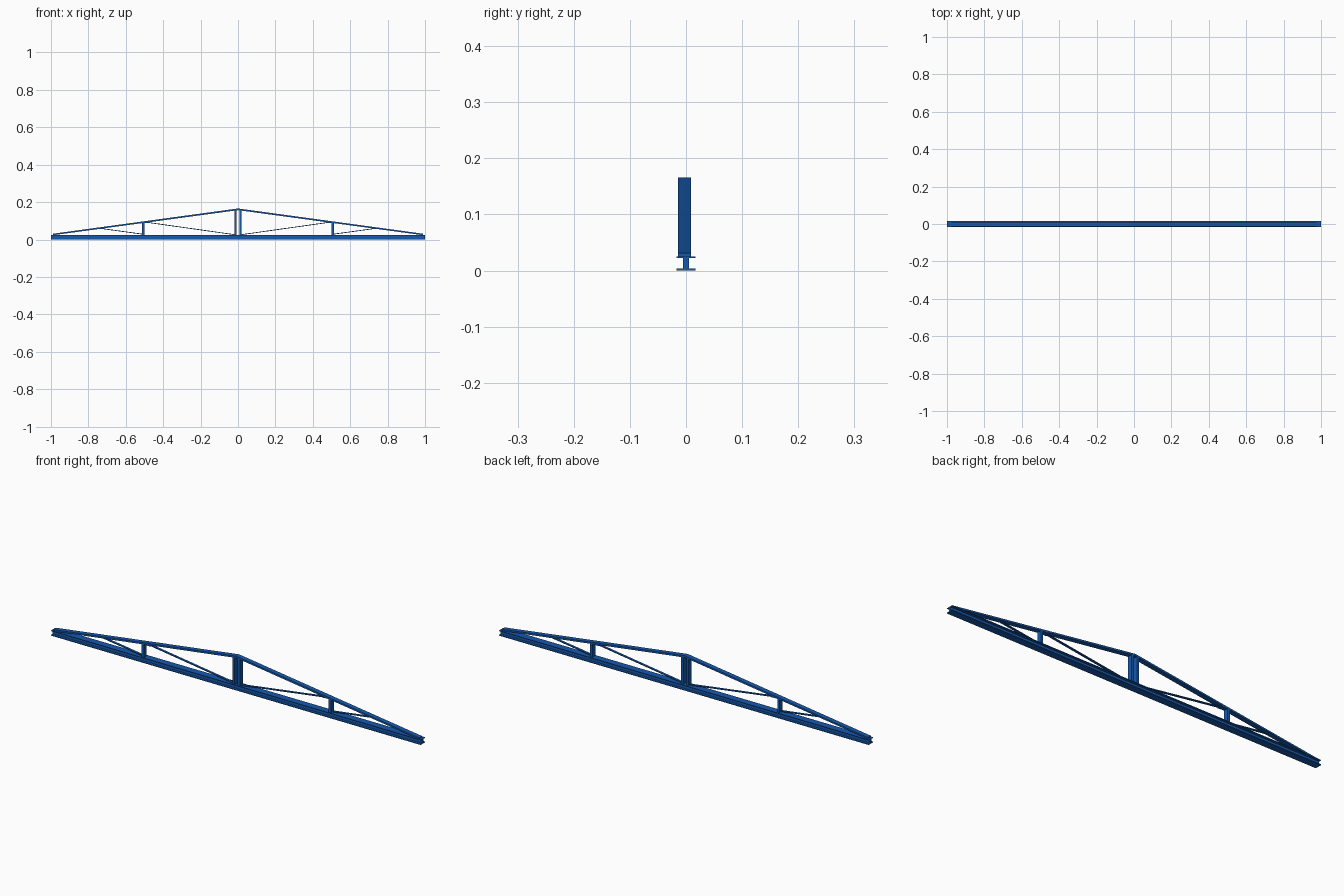
import bpy, bmesh
from mathutils import Vector

if "Cube" in bpy.data.objects:
    bpy.data.objects.remove(bpy.data.objects["Cube"])

blue = bpy.data.materials.new("blue_paint")
blue.diffuse_color = (0.008, 0.1, 0.42, 1)
blue.use_nodes = True
blue.node_tree.nodes["Principled BSDF"].inputs["Base Color"].default_value = blue.diffuse_color


def finish(name, bm):
    bmesh.ops.recalc_face_normals(bm, faces=bm.faces)
    mesh = bpy.data.meshes.new(name)
    bm.to_mesh(mesh)
    bm.free()
    mesh.materials.append(blue)
    ob = bpy.data.objects.new(name, mesh)
    bpy.context.collection.objects.link(ob)
    return ob


def prism(name, points, offset):
    """Extrude a closed 3D outline along an offset."""
    bm = bmesh.new()
    face = bm.faces.new([bm.verts.new(p) for p in points])
    res = bmesh.ops.extrude_face_region(bm, geom=[face], use_keep_orig=True)
    verts = [v for v in res["geom"] if isinstance(v, bmesh.types.BMVert)]
    bmesh.ops.translate(bm, verts=verts, vec=offset)
    return finish(name, bm)


def side_profile(name, xz, y0, y1):
    return prism(name, [(x, y0, z) for x, z in xz], (0, y1 - y0, 0))


def bar(name, a, b, thick, y0, y1):
    """Straight bar in the truss plane between two (x, z) points."""
    a, b = Vector(a), Vector(b)
    d = (b - a).normalized() * thick / 2
    n = Vector((-d.y, d.x))
    return side_profile(name, [a + n, b + n, b - n, a - n], y0, y1)


# Bottom chord: I-beam running the full length
f, w, t, h = 0.017, 0.005, 0.004, 0.025
section = [(-f, 0), (f, 0), (f, t), (w, t), (w, h - 0.003), (f, h - 0.003),
           (f, h), (-f, h), (-f, h - 0.003), (-w, h - 0.003), (-w, t), (-f, t)]
prism("bottom_chord", [(-1, y, z) for y, z in section], (2, 0, 0))

# Pitched top chord, mitred at the ridge
Y0, Y1 = -0.014, 0.009
side_profile("top_chord", [(-0.99, 0.023), (-0.99, 0.031), (0, 0.166),
                           (0.99, 0.031), (0.99, 0.023), (0, 0.157)], Y0, Y1)

for s, side in ((-1, "left"), (1, "right")):
    # Posts
    bar(f"centre_post_{side}", (s * 0.014, 0.024), (s * 0.014, 0.157), 0.012, Y0, Y1)
    bar(f"side_post_{side}", (s * 0.506, 0.024), (s * 0.506, 0.092), 0.012, Y0, Y1)
    # Thin diagonals
    bar(f"inner_diagonal_{side}", (s * 0.018, 0.026), (s * 0.48, 0.091), 0.004, -0.008, 0.003)
    bar(f"outer_diagonal_{side}", (s * 0.512, 0.029), (s * 0.74, 0.060), 0.004, -0.008, 0.003)
    # Flat clip where the inner diagonal meets the post
    bar(f"clip_{side}", (s * 0.465, 0.090), (s * 0.502, 0.092), 0.004, Y0, Y1)
